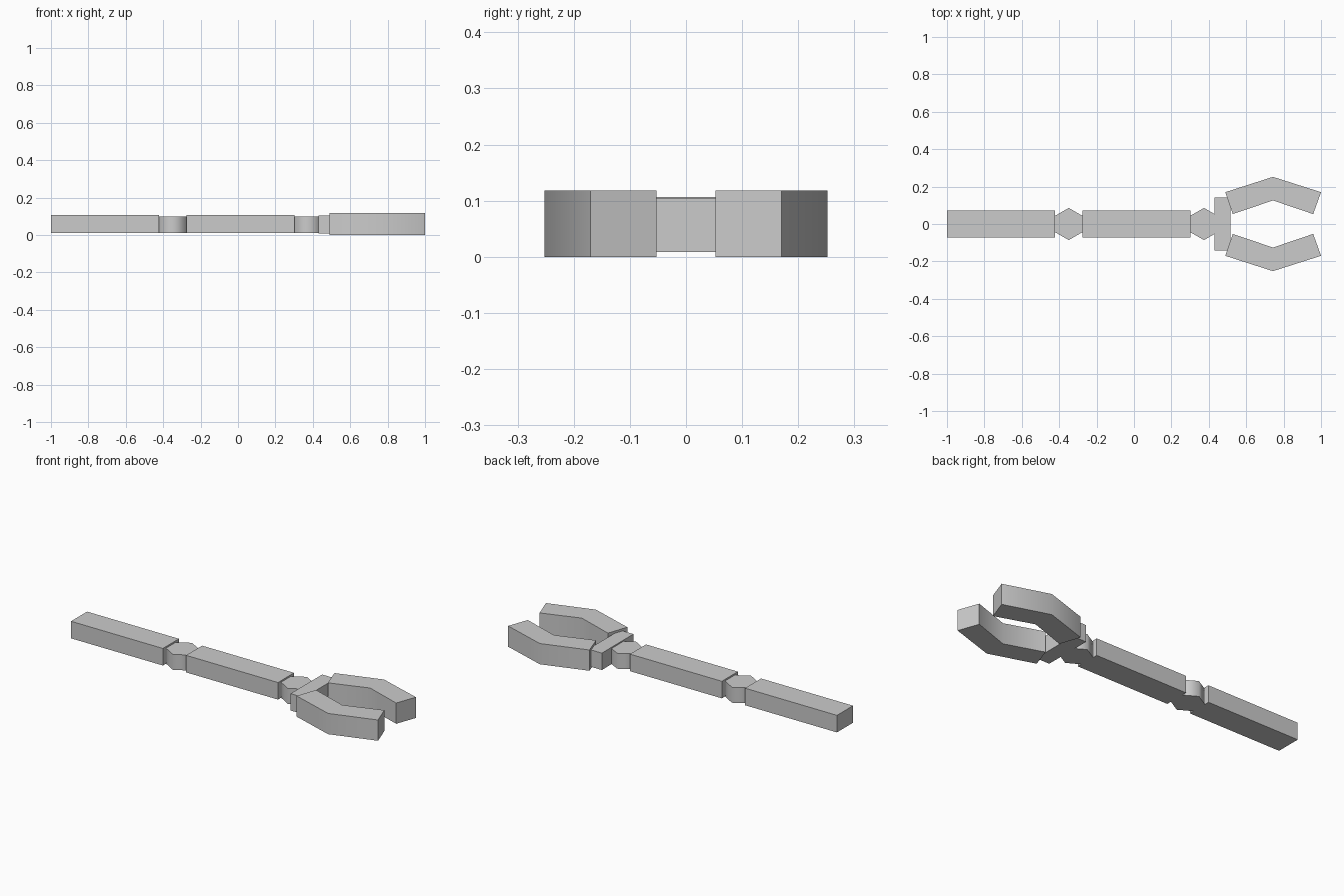
import bpy
import math

if "Cube" in bpy.data.objects:
    bpy.data.objects.remove(bpy.data.objects["Cube"])


def prism(name, outline, z0, z1, smooth=None):
    """Extrude a top-view outline from z0 to z1."""
    n = len(outline)
    verts = [(x, y, z) for z in (z0, z1) for x, y in outline]
    faces = [tuple(reversed(range(n))), tuple(range(n, 2 * n))]
    faces += [(i, (i + 1) % n, n + (i + 1) % n, n + i) for i in range(n)]
    mesh = bpy.data.meshes.new(name)
    mesh.from_pydata(verts, [], faces)
    obj = bpy.data.objects.new(name, mesh)
    bpy.context.collection.objects.link(obj)
    if smooth:
        bpy.ops.object.select_all(action='DESELECT')
        obj.select_set(True)
        bpy.context.view_layer.objects.active = obj
        bpy.ops.object.shade_smooth_by_angle(angle=math.radians(smooth))
    return obj


def box(name, x0, x1, half_y, z0, z1):
    return prism(name, [(x0, -half_y), (x1, -half_y), (x1, half_y), (x0, half_y)], z0, z1)


# Arm segments
box("lower_arm", -1.0, -0.422, 0.072, 0.01, 0.107)
box("upper_arm", -0.276, 0.302, 0.072, 0.01, 0.107)

# Hexagonal joints with smooth sides
for name, cx in (("elbow_joint", -0.349), ("wrist_joint", 0.374)):
    ring = [math.radians(30 + 60 * i) for i in range(6)]
    prism(name, [(cx + 0.086 * math.cos(a), 0.086 * math.sin(a)) for a in ring],
          0.01, 0.098, smooth=65)

# Claw mounting plate
box("claw_plate", 0.43, 0.515, 0.142, 0.009, 0.105)

# Bent claw fingers, mirrored across the arm
finger = [(0.528, 0.053), (0.743, 0.126), (0.958, 0.053),
          (1.0, 0.17), (0.743, 0.252), (0.488, 0.17)]
prism("left_finger", finger, 0.0, 0.118, smooth=40)
prism("right_finger", [(x, -y) for x, y in reversed(finger)], 0.0, 0.118, smooth=40)
